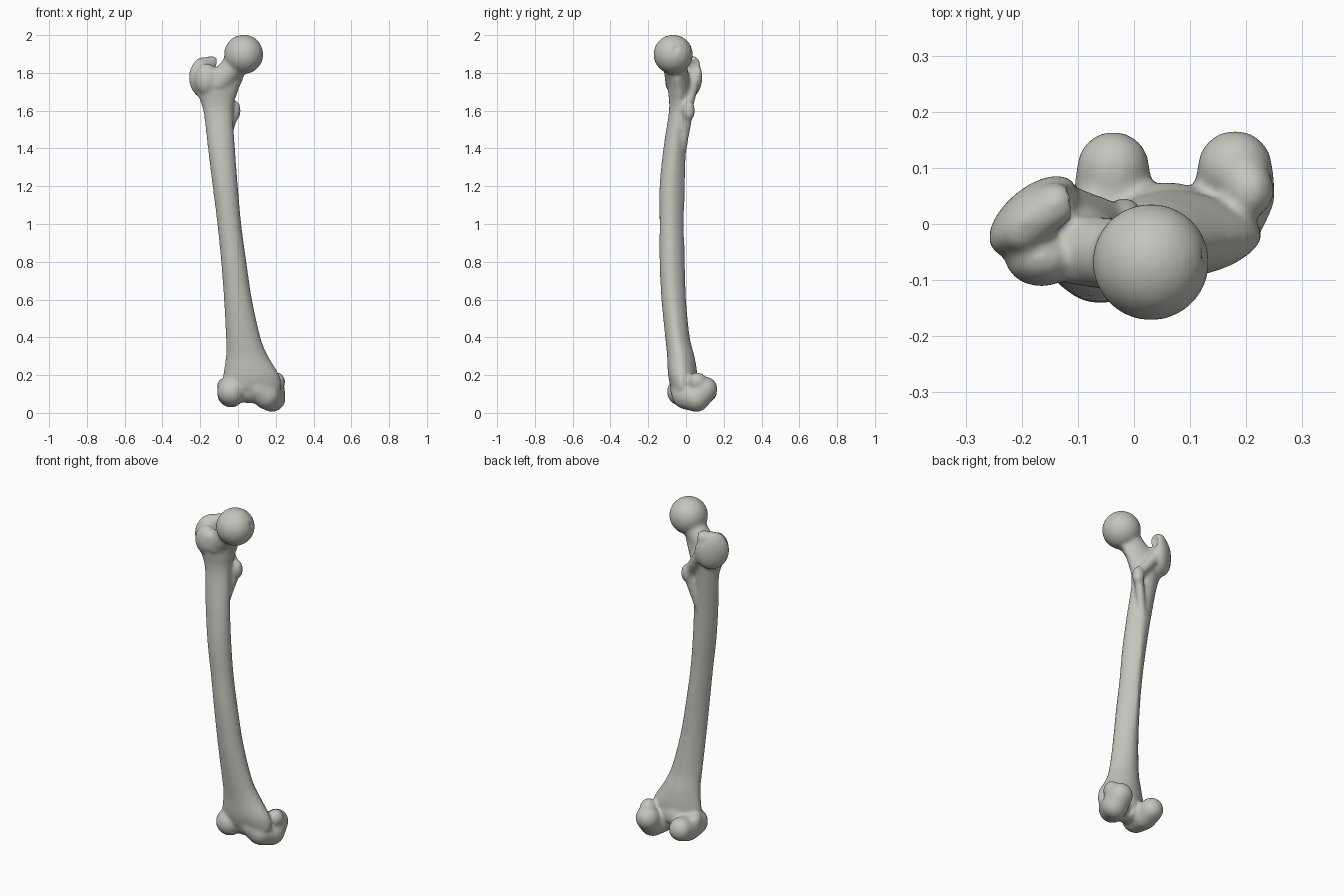
import bpy, bmesh, math
from mathutils import Matrix, Vector

cube = bpy.data.objects.get("Cube")
if cube:
    bpy.data.objects.remove(cube, do_unlink=True)

bone = bpy.data.materials.new("bone_grey")
bone.use_nodes = True
colour = (0.56, 0.55, 0.51, 1)
bone.diffuse_color = colour
bone.node_tree.nodes["Principled BSDF"].inputs["Base Color"].default_value = colour


def ball(bm, centre, radii, turn=0, segments=24):
    """Ellipsoid, turned about z by degrees."""
    matrix = (Matrix.Translation(centre) @ Matrix.Rotation(math.radians(turn), 4, "Z")
              @ Matrix.Diagonal((*radii, 1)))
    bmesh.ops.create_uvsphere(bm, u_segments=segments, v_segments=segments // 2 + 2,
                              radius=1, matrix=matrix)


def limb(bm, *stations, steps=10):
    """Rounded limb through stations of x, y, z, radius."""
    for a, b in zip(stations, stations[1:]):
        a, b = Vector(a), Vector(b)
        for i in range(steps + 1):
            p = a.lerp(b, i / steps)
            ball(bm, p[:3], (p[3],) * 3, segments=16)


def spline(p, q, r, s, t):
    """Smooth blend between q and r."""
    return (q * 2 + (r - p) * t + (p * 2 - q * 5 + r * 4 - s) * t * t
            + (q * 3 - p - r * 3 + s) * t ** 3) / 2


def shaft(bm, rows, steps=5, sides=32):
    """Loft of rings given as z, left, right, front, back, narrowed at the back."""
    rows = [Vector(r) for r in rows]
    ends = [rows[0]] + rows + [rows[-1]]
    path = [spline(*ends[i:i + 4], k / steps)
            for i in range(len(rows) - 1) for k in range(steps)] + [rows[-1]]
    rings = []
    for z, x0, x1, y0, y1 in path:
        ring = []
        for k in range(sides):
            c, s = math.cos(math.tau * k / sides), math.sin(math.tau * k / sides)
            pinch = 1 - 0.22 * max(s, 0)
            ring.append(bm.verts.new(((x0 + x1) / 2 + (x1 - x0) / 2 * c * pinch,
                                      (y0 + y1) / 2 + (y1 - y0) / 2 * s, z)))
        rings.append(ring)
    for a, b in zip(rings, rings[1:]):
        for k in range(sides):
            n = (k + 1) % sides
            bm.faces.new((a[k], a[n], b[n], b[k]))
    bm.faces.new(rings[0][::-1])
    bm.faces.new(rings[-1])


def finish(name, bm):
    bmesh.ops.recalc_face_normals(bm, faces=bm.faces)
    mesh = bpy.data.meshes.new(name)
    bm.to_mesh(mesh)
    bm.free()
    mesh.materials.append(bone)
    obj = bpy.data.objects.new(name, mesh)
    bpy.context.collection.objects.link(obj)
    return obj


bm = bmesh.new()
# Bowed shaft, flaring at both ends
shaft(bm, [
    (0.13, -0.09, 0.23, -0.08, 0.05),
    (0.2, -0.08, 0.22, -0.095, 0.06),
    (0.3, -0.065, 0.16, -0.1, 0.045),
    (0.4, -0.065, 0.12, -0.11, 0.02),
    (0.6, -0.075, 0.075, -0.13, 0),
    (0.8, -0.09, 0.045, -0.14, -0.01),
    (1, -0.11, 0.018, -0.14, -0.015),
    (1.2, -0.135, 0, -0.14, -0.01),
    (1.4, -0.16, -0.015, -0.12, 0),
    (1.6, -0.185, -0.025, -0.09, 0.02),
    (1.7, -0.22, 0, -0.095, 0.03),
    (1.76, -0.225, 0.025, -0.1, 0.02),
    (1.81, -0.2, 0.04, -0.105, 0.01)])

# Ball head and neck
ball(bm, (0.03, -0.068, 1.898), (0.104,) * 3, segments=48)
limb(bm, (-0.1, -0.045, 1.75, 0.065), (0, -0.06, 1.86, 0.065))

# Greater trochanter: upright blade and front swelling
ball(bm, (-0.18, 0.015, 1.775), (0.095, 0.05, 0.11), turn=40)
limb(bm, (-0.2, -0.01, 1.835, 0.04), (-0.14, 0.035, 1.85, 0.04))
ball(bm, (-0.165, -0.06, 1.765), (0.065, 0.052, 0.085))

# Lesser trochanter, crest and rear ridge
ball(bm, (-0.018, 0.014, 1.6), (0.033, 0.034, 0.055))
limb(bm, (-0.13, 0.04, 1.76, 0.035), (-0.03, 0.01, 1.62, 0.028))
limb(bm, (-0.025, 0.01, 1.58, 0.028), (-0.075, -0.018, 1.38, 0.02))
limb(bm, (-0.075, -0.018, 1.38, 0.018), (-0.045, -0.028, 1, 0.018),
     (-0.01, -0.018, 0.65, 0.018), steps=40)

# Knee condyles, bridge and side knobs
limb(bm, (0.18, 0.1, 0.125, 0.068), (0.18, 0.055, 0.078, 0.073),
     (0.15, 0, 0.095, 0.076), (0.105, -0.02, 0.13, 0.066))
limb(bm, (-0.037, 0.1, 0.115, 0.066), (-0.038, 0.04, 0.1, 0.072),
     (-0.035, -0.025, 0.113, 0.077))
ball(bm, (0.06, 0, 0.14), (0.1, 0.075, 0.09))
ball(bm, (0.205, 0.06, 0.165), (0.045, 0.05, 0.05))
ball(bm, (-0.075, 0.02, 0.14), (0.037, 0.045, 0.045))
thigh_bone = finish("thigh_bone", bm)

# Hollows: knee notch, kneecap groove, head pit and neck fossa
bm = bmesh.new()
ball(bm, (0.07, 0.13, 0.06), (0.035, 0.09, 0.085))
ball(bm, (0.055, -0.095, 0.07), (0.035, 0.035, 0.06))
ball(bm, (0.137, -0.055, 1.93), (0.02, 0.02, 0.02))
ball(bm, (-0.095, 0.04, 1.835), (0.032, 0.035, 0.045))
hollows = finish("hollow_cutters", bm)
hollows.hide_render = True

# Fuse the parts, cut the hollows and soften the joins
for step in ("first", "second"):
    fuse = thigh_bone.modifiers.new(step + "_fuse", "REMESH")
    fuse.mode = "VOXEL"
    fuse.voxel_size = 0.008
    fuse.use_smooth_shade = True
    if step == "first":
        cut = thigh_bone.modifiers.new("cut", "BOOLEAN")
        cut.operation = "DIFFERENCE"
        cut.solver = "EXACT"
        cut.object = hollows
soften = thigh_bone.modifiers.new("soften", "SMOOTH")
soften.factor = 0.5
soften.iterations = 10

bpy.ops.object.select_all(action="DESELECT")
thigh_bone.select_set(True)
bpy.context.view_layer.objects.active = thigh_bone
bpy.ops.object.convert(target="MESH")
bpy.data.objects.remove(hollows, do_unlink=True)
thigh_bone.data.materials.clear()
thigh_bone.data.materials.append(bone)
for face in thigh_bone.data.polygons:
    face.material_index = 0
bpy.ops.object.shade_smooth()
